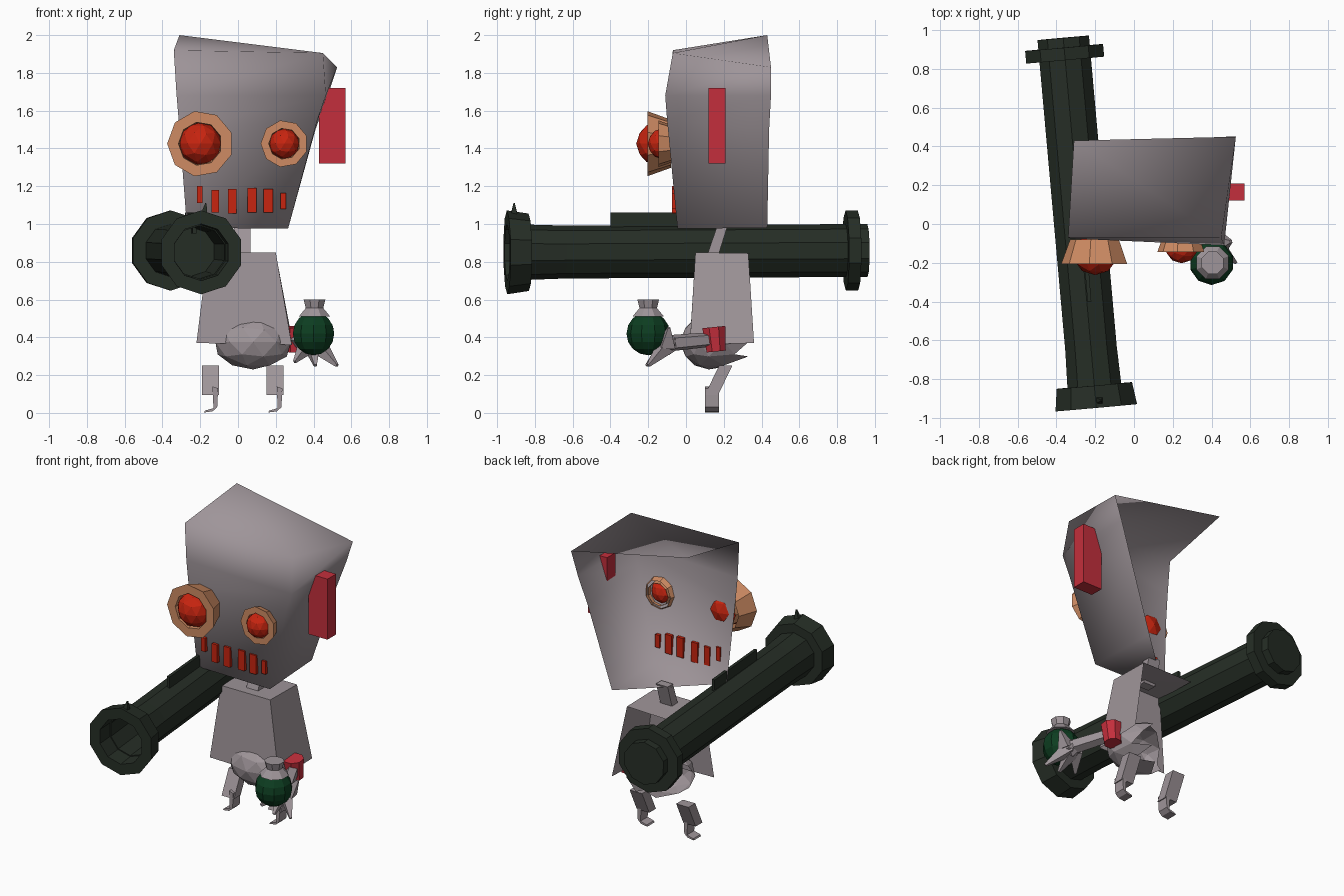
import bpy, bmesh, math
from mathutils import Vector, Matrix

if "Cube" in bpy.data.objects:
    bpy.data.objects.remove(bpy.data.objects["Cube"])

def mat(name, r, g, b):
    m = bpy.data.materials.new(name)
    m.diffuse_color = (r, g, b, 1)
    m.use_nodes = True
    m.node_tree.nodes["Principled BSDF"].inputs["Base Color"].default_value = m.diffuse_color
    return m

GREY = mat("warm_grey", .345, .30, .32)
RED = mat("crimson", .55, .028, .045)
GLOW = mat("eye_red", .58, .018, .005)
COPPER = mat("copper", .62, .26, .125)
GREEN = mat("bottle_green", .004, .047, .015)
OLIVE = mat("dark_olive", .019, .027, .019)

def finish(name, bm, m, smooth=False, normals=True):
    if normals:
        bmesh.ops.recalc_face_normals(bm, faces=bm.faces)
    me = bpy.data.meshes.new(name)
    bm.to_mesh(me)
    bm.free()
    me.materials.append(m)
    for p in me.polygons:
        p.use_smooth = smooth
    ob = bpy.data.objects.new(name, me)
    bpy.context.collection.objects.link(ob)
    return ob

def loft(name, lower, upper, m):
    """Solid between two matching loops of points."""
    bm = bmesh.new()
    a = [bm.verts.new(p) for p in lower]
    b = [bm.verts.new(p) for p in upper]
    n = len(a)
    bm.faces.new(a[::-1])
    bm.faces.new(b)
    for i in range(n):
        j = (i + 1) % n
        bm.faces.new((a[i], a[j], b[j], b[i]))
    return finish(name, bm, m)

def rect(x0, x1, y0, y1, z):
    return [(x0, y0, z), (x1, y0, z), (x1, y1, z), (x0, y1, z)]

def box(name, x0, x1, y0, y1, z0, z1, m):
    return loft(name, rect(x0, x1, y0, y1, z0), rect(x0, x1, y0, y1, z1), m)

def lathe(name, profile, origin, direction, n, m):
    """Revolve (radius, distance) points round an axis."""
    q = Vector(direction).to_track_quat('Z', 'Y')
    o = Vector(origin)
    bm = bmesh.new()
    rings = []
    for r, t in profile:
        if r == 0:
            rings.append([bm.verts.new(o + q @ Vector((0, 0, t)))] * n)
        else:
            rings.append([bm.verts.new(o + q @ Vector((
                r * math.cos(math.tau * (i + .5) / n),
                r * math.sin(math.tau * (i + .5) / n), t))) for i in range(n)])
    for a, b in zip(rings, rings[1:]):
        for i in range(n):
            j = (i + 1) % n
            bm.faces.new(list(dict.fromkeys((a[i], a[j], b[j], b[i]))))
    return finish(name, bm, m)

def rod(name, p, q, r0, r1, n, m):
    d = Vector(q) - Vector(p)
    return lathe(name, [(0, 0), (r0, 0), (r1, d.length), (0, d.length)], p, d, n, m)

def ball(name, c, s, m, sub=2):
    bm = bmesh.new()
    bmesh.ops.create_icosphere(bm, subdivisions=sub, radius=1,
                               matrix=Matrix.Translation(c) @ Matrix.Diagonal((*s, 1)))
    return finish(name, bm, m)

def shell(name, rows, back_left, m, smooth, floor=False):
    """Open shell: front, right side and top; each row is front-left, front-right, back-right."""
    bm = bmesh.new()
    vs = [[bm.verts.new(p) for p in row] for row in rows]
    for a, b in zip(vs, vs[1:]):
        for i in range(2):
            bm.faces.new((a[i], a[i + 1], b[i + 1], b[i]))
    fl, fr, br = vs[-1]
    bl = bm.verts.new(back_left)
    bm.faces.new((fl, fr, bl))
    bm.faces.new((fr, br, bl))
    if floor:
        bm.faces.new(vs[0][::-1])
    return finish(name, bm, m, smooth, False)

# Head shell, open at the back and left
shell("head", [
    [(-.27, -.04, .98), (.265, -.045, .975), (.24, .43, .98)],
    [(-.31, -.07, 1.5), (.42, -.10, 1.55), (.41, .44, 1.5)],
    [(-.325, -.075, 1.68), (.465, -.11, 1.68), (.475, .45, 1.68)],
    [(-.34, -.07, 1.92), (.45, -.07, 1.905), (.525, .45, 1.83)],
], (-.31, .43, 2.0), GREY, True, True)

# Ear plate
box("ear", .43, .57, .12, .21, 1.32, 1.72, RED)

# Eyes: flared copper cups with red balls
for side, x, r, y, depth, ey in (("left", -.20, .175, -.205, .125, -.155),
                                 ("right", .245, .125, -.145, .09, -.125)):
    lathe(side + "_eye_cup", [(r * .74, 0), (r, depth), (r * .66, depth), (r * .6, 0)],
          (x, y + depth, 1.425), (0, -1, 0), 9, COPPER)
    ball(side + "_eye", (x, ey, 1.425), (r * .65, r * .62, r * .65), GLOW)

# Teeth
for i, (x, w, z0, z1) in enumerate(((-.203, .03, 1.11, 1.20), (-.12, .04, 1.06, 1.18),
                                    (-.03, .045, 1.055, 1.185), (.075, .048, 1.06, 1.19),
                                    (.16, .048, 1.06, 1.185), (.24, .03, 1.08, 1.165))):
    box(f"tooth_{i}", x - w / 2, x + w / 2, -.075, -.043, z0, z1, GLOW)

# Neck and torso
loft("neck", rect(-.02, .065, .11, .17, .83), rect(-.02, .065, .165, .22, .99), GREY)
shell("torso", [
    [(-.22, .02, .37), (.285, .02, .36), (.29, .36, .37)],
    [(-.16, .05, .85), (.20, .05, .85), (.20, .33, .845)],
], (-.16, .34, .84), GREY, False)

# Belly: bulging at the front, drawn back along the right hip, open at the back left
bm = bmesh.new()
bmesh.ops.create_icosphere(bm, subdivisions=2, radius=1)
gone = [f for f in bm.faces if f.normal.y - .6 * f.normal.x > .45]
bmesh.ops.delete(bm, geom=gone, context='FACES')
for v in bm.verts:
    x, y, z = v.co
    v.co = (.08 + .21 * x, .12 + y * (.15 if y < 0 else .26), .375 + .145 * z)
finish("belly", bm, GREY)

# Legs and hooked feet
FOOT = [(.01, .14), (.04, .13), (.035, .03), (.01, .008), (-.035, .002), (-.03, .012), (.015, .025)]
for side, x in (("left", -.145), ("right", .195)):
    loft(side + "_leg", rect(x - .045, x + .045, .10, .17, .095),
         rect(x - .045, x + .045, .175, .245, .25), GREY)
    loft(side + "_foot", [(x + a, .10, z) for a, z in FOOT],
         [(x + a, .175, z) for a, z in FOOT], GREY)

# Arm with cuff, hand and claw fingers
lathe("cuff", [(0, 0), (.055, 0), (.066, .13), (0, .13)], (.30, .16, .325), (0, -.1, 1), 8, RED)
rod("forearm", (.30, .15, .39), (.40, -.07, .37), .04, .045, 5, GREY)
ball("palm", (.405, -.09, .365), (.07, .045, .06), GREY, 1)
for i, tip in enumerate(((.30, -.19, .27), (.41, -.21, .25), (.525, -.20, .25), (.50, -.09, .45))):
    rod(f"finger_{i}", (.37 + .025 * i, -.10, .36), tip, .055, .01, 4, GREY)

# Grenade with flared cap
bm = bmesh.new()
bmesh.ops.create_uvsphere(bm, u_segments=10, v_segments=8, radius=.115,
                          matrix=Matrix.Translation((.4, -.2, .42)))
finish("grenade", bm, GREEN)
lathe("grenade_cap", [(0, 0), (.09, 0), (.05, .045), (.062, .09), (0, .09)],
      (.405, -.2, .51), (0, 0, 1), 8, GREY)

# Shoulder launcher tube with rear flange and flared hollow muzzle
lathe("launcher", [(0, 0), (.14, 0), (.14, .05), (.212, .05), (.212, .115), (.14, .115),
                   (.14, 1.80), (.205, 1.80), (.222, 1.915), (.15, 1.915), (.13, 1.3), (0, 1.3)],
      (-.365, .96, .86), (.17, -1.9, -.01), 10, OLIVE)
rail = [(-.24, -.40), (-.22, -.40), (-.26, .10), (-.28, .10)]
loft("sight_rail", [(x, y, .95) for x, y in rail], [(x, y, 1.06) for x, y in rail], OLIVE)
rod("front_sight", (-.18, -.91, 1.05), (-.17, -.91, 1.11), .025, .005, 4, OLIVE)
